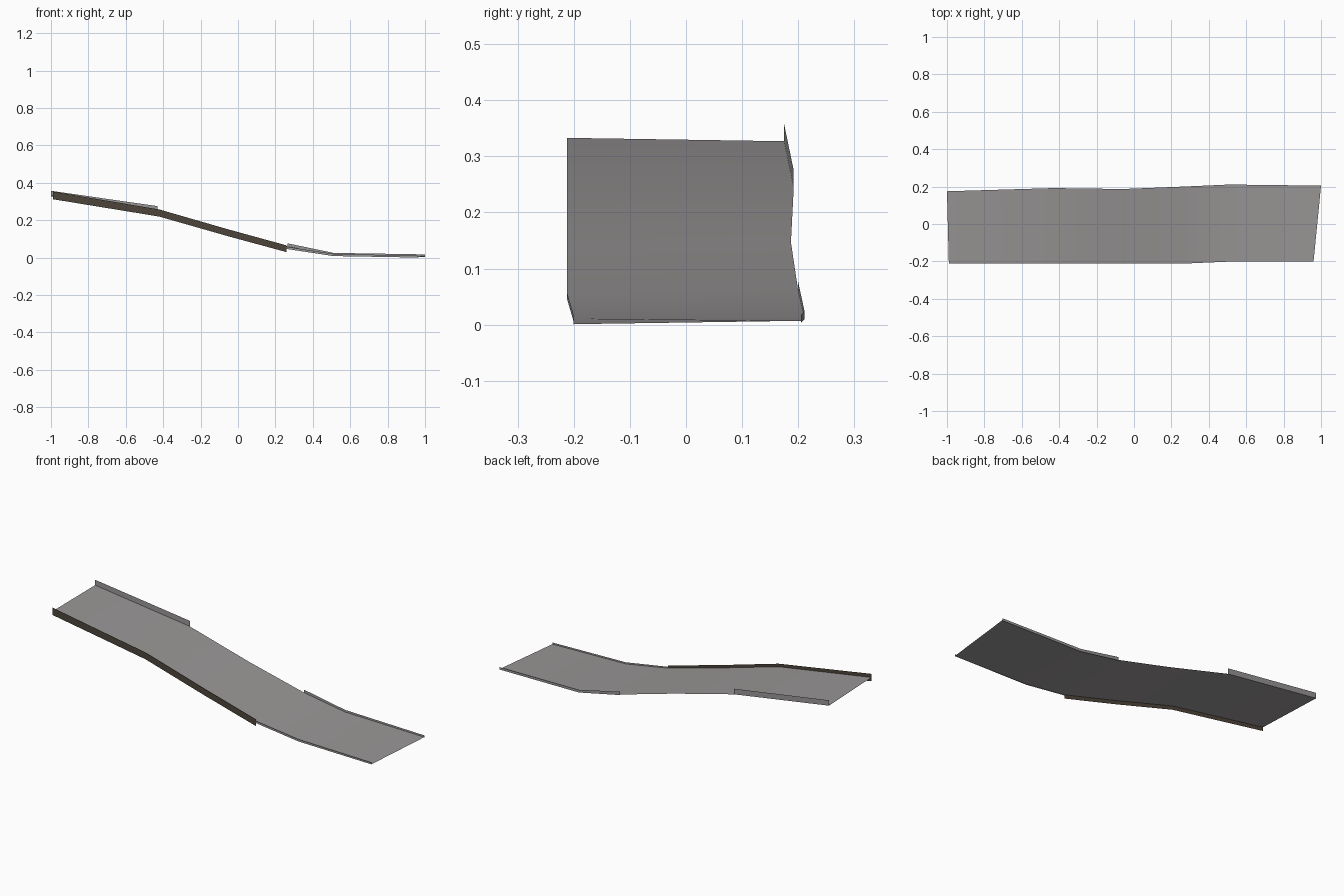
import bpy
import bmesh

cube = bpy.data.objects.get("Cube")
if cube:
    bpy.data.objects.remove(cube, do_unlink=True)


def material(name, rgb):
    m = bpy.data.materials.new(name)
    m.use_nodes = True
    m.diffuse_color = (*rgb, 1)
    m.node_tree.nodes["Principled BSDF"].inputs["Base Color"].default_value = (*rgb, 1)
    return m


grey = material("concrete grey", (0.32, 0.305, 0.305))
brown = material("dark brown", (0.075, 0.06, 0.044))

# Deck edges, from the high end to the low end
front = [(-0.99, -0.212, 0.333), (-0.42, -0.212, 0.24), (-0.06, -0.212, 0.137),
         (0.26, -0.212, 0.05), (0.51, -0.201, 0.011), (0.96, -0.2, 0.001)]
back = [(-1.0, 0.175, 0.327), (-0.43, 0.192, 0.244), (-0.06, 0.187, 0.147),
        (0.265, 0.2, 0.06), (0.51, 0.211, 0.013), (1.0, 0.205, 0.007)]


def ribbon(name, side_a, side_b, mat, smooth=False):
    """Join two edge lines with a strip of quads."""
    bm = bmesh.new()
    rows = [(bm.verts.new(a), bm.verts.new(b)) for a, b in zip(side_a, side_b)]
    for (a, b), (c, d) in zip(rows, rows[1:]):
        f = bm.faces.new((a, c, d, b))
        f.smooth = smooth
    me = bpy.data.meshes.new(name)
    bm.to_mesh(me)
    bm.free()
    me.materials.append(mat)
    ob = bpy.data.objects.new(name, me)
    bpy.context.collection.objects.link(ob)
    return ob


def upright(name, edge, low, high, mat, flip=False):
    """Thin vertical strip along an edge, with heights relative to the deck."""
    bottom = [(x, y, z + l) for (x, y, z), l in zip(edge, low)]
    top = [(x, y, z + h) for (x, y, z), h in zip(edge, high)]
    pair = (top, bottom) if flip else (bottom, top)
    return ribbon(name, *pair, mat)


# Sloping deck
ribbon("deck", front, back, grey, smooth=True)

# Dark side board along the front of the slope
upright("front_side_board", front[:4], [-0.021] * 4, [0.02, 0.017, 0.016, 0.015], brown)

# Low curbs along the deck edges
upright("front_lower_curb", front[3:], [-0.004, -0.003, -0.001], [0.008, 0.009, 0.009], grey)
upright("back_upper_curb", back[:2], [0, 0], [0.03, 0.031], grey, flip=True)
upright("back_lower_curb", back[3:], [-0.003] * 3, [0.016, 0.012, 0.01], grey, flip=True)
